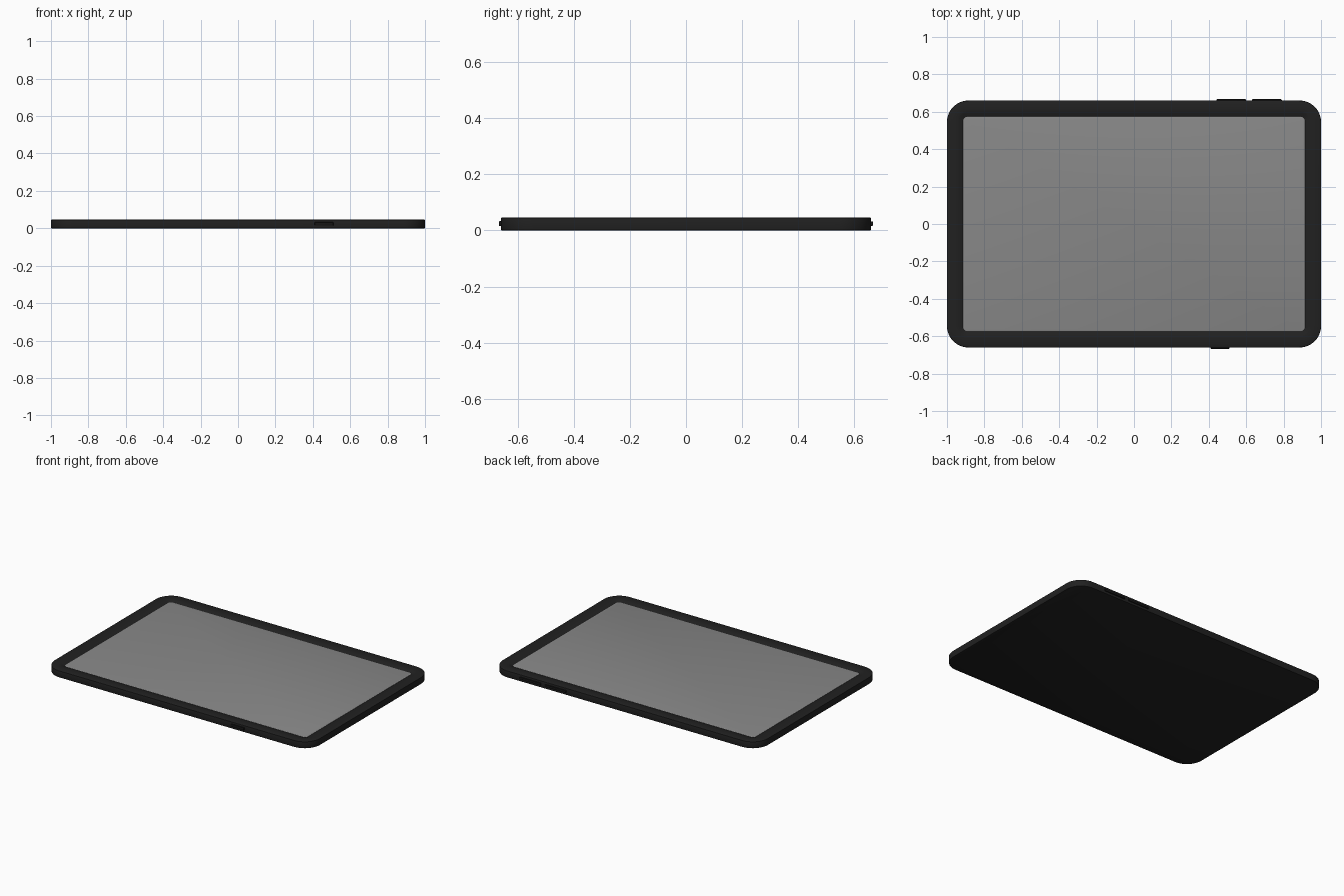
import bpy, bmesh, math

if "Cube" in bpy.data.objects:
    bpy.data.objects.remove(bpy.data.objects["Cube"])

def material(name, rgb):
    m = bpy.data.materials.new(name)
    m.diffuse_color = (*rgb, 1)
    m.use_nodes = True
    m.node_tree.nodes["Principled BSDF"].inputs["Base Color"].default_value = m.diffuse_color
    return m

BLACK = material("black_shell", (0.015, 0.015, 0.015))
BUTTON = material("black_button", (0.008, 0.008, 0.008))
GLASS = material("grey_screen", (0.25, 0.25, 0.25))

def rounded_rect(hx, hy, r, n=12):
    pts = []
    for k, (sx, sy) in enumerate([(1, 1), (-1, 1), (-1, -1), (1, -1)]):
        for i in range(n + 1):
            a = math.pi / 2 * (k + i / n)
            pts.append((sx * (hx - r) + r * math.cos(a),
                        sy * (hy - r) + r * math.sin(a)))
    return pts

def loft(name, rings, mat):
    """Stack rounded rectangles (half x, half y, radius, z), capped at both ends."""
    bm = bmesh.new()
    loops = [[bm.verts.new((x, y, z)) for x, y in rounded_rect(hx, hy, r)]
             for hx, hy, r, z in rings]
    for a, b in zip(loops, loops[1:]):
        for i in range(len(a)):
            j = (i + 1) % len(a)
            bm.faces.new((a[i], a[j], b[j], b[i]))
    bm.faces.new(loops[0][::-1])
    bm.faces.new(loops[-1])
    return finish(name, bm, mat)

def finish(name, bm, mat):
    bmesh.ops.recalc_face_normals(bm, faces=bm.faces)
    me = bpy.data.meshes.new(name)
    bm.to_mesh(me)
    bm.free()
    ob = bpy.data.objects.new(name, me)
    bpy.context.collection.objects.link(ob)
    me.materials.append(mat)
    bpy.ops.object.select_all(action='DESELECT')
    ob.select_set(True)
    bpy.context.view_layer.objects.active = ob
    bpy.ops.object.shade_smooth_by_angle(angle=math.radians(40))
    return ob

def side_bar(name, x0, x1, y0, y1, z0, z1):
    """Small rounded bar set into a long edge."""
    bm = bmesh.new()
    bmesh.ops.create_cube(bm, size=1)
    for v in bm.verts:
        v.co = ((x0 + x1) / 2 + v.co.x * (x1 - x0),
                (y0 + y1) / 2 + v.co.y * (y1 - y0),
                (z0 + z1) / 2 + v.co.z * (z1 - z0))
    bmesh.ops.bevel(bm, geom=bm.edges[:], offset=0.003, segments=2,
                    profile=0.5, affect='EDGES')
    return finish(name, bm, BUTTON)

# Shell: flat back, softened outer edge, raised rim sloping down to the screen
HX, HY, R, H = 1.0, 0.66, 0.115, 0.047
loft("tablet_shell", [
    (HX - 0.004, HY - 0.004, R - 0.004, 0.0),
    (HX - 0.001, HY - 0.001, R - 0.001, 0.0015),
    (HX, HY, R, 0.005),
    (HX, HY, R, H - 0.005),
    (HX - 0.001, HY - 0.001, R - 0.001, H - 0.002),
    (HX - 0.005, HY - 0.005, R - 0.005, H),
    (HX - 0.055, HY - 0.055, 0.06, H),
    (HX - 0.065, HY - 0.065, 0.045, H - 0.002),
    (HX - 0.086, HY - 0.086, 0.022, H - 0.009),
    (HX - 0.086, HY - 0.086, 0.022, H - 0.015)], BLACK)

# Screen panel
loft("screen", [
    (0.9135, 0.5735, 0.022, H - 0.014),
    (0.9135, 0.5735, 0.022, H - 0.0085),
    (0.909, 0.569, 0.018, H - 0.007)], GLASS)

# Buttons on the back edge, connector on the front edge
for i, (x0, x1) in enumerate([(0.44, 0.60), (0.63, 0.79)]):
    side_bar(f"edge_button_{i + 1}", x0, x1, 0.65, 0.667, 0.016, 0.032)
side_bar("edge_connector", 0.41, 0.51, -0.667, -0.65, 0.015, 0.033)
